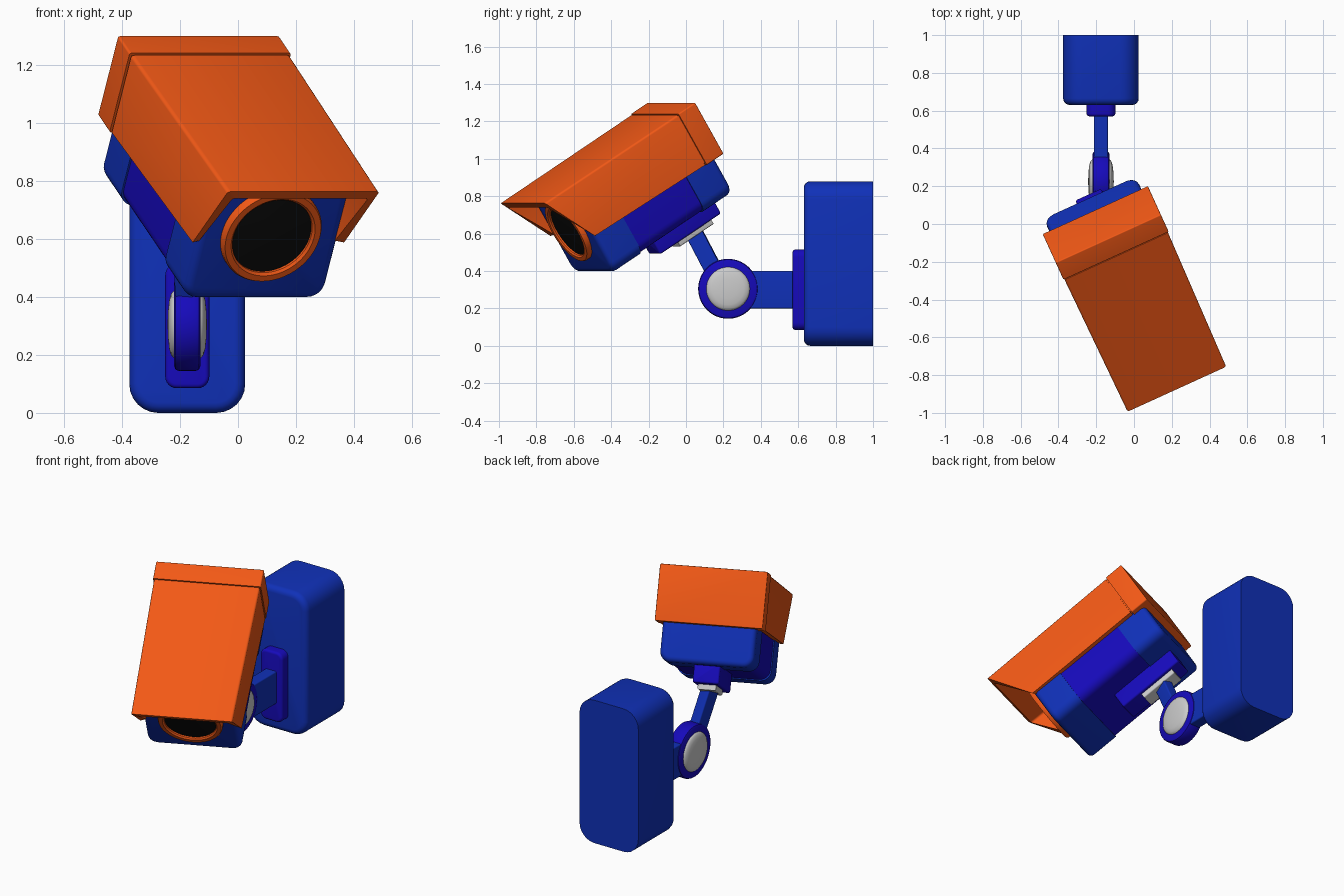
import bpy, bmesh, math
from mathutils import Matrix, Vector

if "Cube" in bpy.data.objects:
    bpy.data.objects.remove(bpy.data.objects["Cube"])

def material(name, col):
    m = bpy.data.materials.new(name)
    m.diffuse_color = (*col, 1)
    m.use_nodes = True
    m.node_tree.nodes["Principled BSDF"].inputs["Base Color"].default_value = m.diffuse_color
    return m

ORANGE = material("orange", (0.90, 0.10, 0.008))
BLUE = material("blue", (0.005, 0.03, 0.48))
INDIGO = material("indigo", (0.008, 0.003, 0.50))
BLACK = material("black", (0.004, 0.004, 0.004))

# camera head frame: pitched down, turned sideways
HEAD = (Matrix.Rotation(math.radians(24.5), 4, 'Z') @ Matrix.Rotation(math.radians(31.5), 4, 'X')
        @ Matrix.Translation((-0.156, 0, 0)))
WALL = Matrix.Translation((-0.175, 0, 0))

def finish(name, bm, mat, matrix):
    bmesh.ops.recalc_face_normals(bm, faces=bm.faces)
    me = bpy.data.meshes.new(name)
    bm.to_mesh(me)
    bm.free()
    me.transform(matrix)
    ob = bpy.data.objects.new(name, me)
    bpy.context.collection.objects.link(ob)
    if mat:
        me.materials.append(mat)
    bpy.context.view_layer.objects.active = ob
    ob.select_set(True)
    bpy.ops.object.shade_smooth_by_angle(angle=math.radians(35))
    ob.select_set(False)
    return ob

def prism(name, hx, z, y, r, mat, matrix, front=0, back=0):
    """Rounded rectangle in XZ extruded along Y, with optional rounded end rims."""
    bm = bmesh.new()
    pts = []
    n = 6 if r else 0
    for i, (sx, sz) in enumerate(((1, 1), (-1, 1), (-1, -1), (1, -1))):
        cx, cz = sx * (hx - r), (z[1] - r if sz > 0 else z[0] + r)
        for k in range(n + 1):
            a = math.pi / 2 * (i + (k / n if n else 0))
            pts.append((cx + r * math.cos(a), cz + r * math.sin(a)))
    f = bm.faces.new([bm.verts.new((px, y[0], pz)) for px, pz in pts])
    ext = bmesh.ops.extrude_face_region(bm, geom=[f], use_keep_orig=True)
    for v in ext['geom']:
        if isinstance(v, bmesh.types.BMVert):
            v.co.y = y[1]
    bmesh.ops.recalc_face_normals(bm, faces=bm.faces)
    for yy, b in ((y[0], front), (y[1], back)):
        if b:
            rim = [e for e in bm.edges if all(abs(v.co.y - yy) < 1e-5 for v in e.verts)]
            bmesh.ops.bevel(bm, geom=rim, offset=b, segments=4, profile=0.5, affect='EDGES')
    return finish(name, bm, mat, matrix)

def lathe(name, profile, mat, matrix, steps=64):
    """Spin (radius, along) points around local Y."""
    bm = bmesh.new()
    vs = [bm.verts.new((r, y, 0)) for r, y in profile]
    es = [bm.edges.new(p) for p in zip(vs, vs[1:])]
    bmesh.ops.spin(bm, geom=vs + es, axis=(0, 1, 0), cent=(0, 0, 0), steps=steps, angle=math.tau)
    bmesh.ops.remove_doubles(bm, verts=bm.verts, dist=1e-5)
    return finish(name, bm, mat, matrix)

# wall mount
prism("wall_box", 0.20, (0, 0.88), (0.63, 1.0), 0.10, BLUE, WALL, front=0.035)
prism("arm_plate", 0.076, (0.085, 0.515), (0.57, 0.64), 0.04, INDIGO, WALL, front=0.015)
prism("wall_arm", 0.037, (0.20, 0.40), (0.27, 0.60), 0.008, BLUE, WALL)

# pivot joint, its axis along x
PIVOT = Matrix.Translation((-0.175, 0.225, 0.305)) @ Matrix.Rotation(math.radians(-90), 4, 'Z')
lathe("pivot_disc", [(0, -0.045), (0.145, -0.045), (0.156, -0.04), (0.16, -0.03),
                     (0.16, 0.03), (0.156, 0.04), (0.145, 0.045), (0, 0.045)], INDIGO, PIVOT)
dome = [(0.118, 0.04), (0.115, 0.048), (0.105, 0.056), (0.085, 0.062), (0.05, 0.066), (0, 0.068)]
lathe("pivot_caps", [(r, -y) for r, y in reversed(dome)] + dome, None, PIVOT)

# slanted strut from the pivot to the head
low, high = Vector((-0.175, 0.2, 0.305)), Vector((-0.192, 0.03, 0.63))
d = high - low
STRUT = Matrix.Translation(low) @ d.to_track_quat('Y', 'X').to_matrix().to_4x4()
if abs((STRUT.to_3x3() @ Vector((1, 0, 0))).x) > 0.7:
    wide, deep = 0.032, 0.046
else:
    wide, deep = 0.046, 0.032
prism("strut", wide, (-deep, deep), (0, d.length), 0.008, BLUE, STRUT)

# bracket under the head
prism("bracket_plate", 0.075, (0.475, 0.60), (0.16, 0.58), 0.012, INDIGO, HEAD, front=0.012, back=0.012)
prism("bracket_pad", 0.052, (0.445, 0.49), (0.29, 0.52), 0.008, None, HEAD)

# head body in three sections
prism("body_front", 0.268, (0.575, 1.07), (-0.195, 0.0), 0.06, BLUE, HEAD, front=0.03)
prism("body_middle", 0.262, (0.581, 1.06), (-0.02, 0.45), 0.06, INDIGO, HEAD)
prism("body_rear", 0.268, (0.575, 1.07), (0.43, 0.628), 0.06, BLUE, HEAD, back=0.03)

# lens
LENS = HEAD @ Matrix.Translation((0, 0, 0.847))
lathe("lens_ring", [(0.183, -0.17), (0.183, -0.215), (0.177, -0.225), (0.155, -0.225),
                    (0.147, -0.217), (0.147, -0.17)], ORANGE, LENS)
lathe("lens_glass", [(0.149, -0.19), (0.149, -0.208), (0.08, -0.213), (0, -0.215)], BLACK, LENS)

# sun hood: a shell open at the front and underneath
bm = bmesh.new()
side = [(-0.36, 1.116, 0.287), (-0.20, 0.812, 0.287), (0.545, 0.80, 0.301), (0.545, 1.113, 0.301)]
L, R = ([bm.verts.new((s * w, y, z)) for y, z, w in side] for s in (-1, 1))
bm.faces.new(L)
bm.faces.new(R[::-1])
for i in (2, 3):
    j = (i + 1) % 4
    bm.faces.new((L[j], L[i], R[i], R[j]))
bm.normal_update()
top = next(f for f in bm.faces if abs(f.normal.z) > 0.9)
long_edges = [e for e in top.edges if len(e.link_faces) == 2 and abs(e.verts[0].co.x - e.verts[1].co.x) < 0.1]
bmesh.ops.bevel(bm, geom=long_edges, offset=0.012, segments=3, profile=0.5, affect='EDGES')
bmesh.ops.recalc_face_normals(bm, faces=bm.faces)
bm.normal_update()
if max(bm.faces, key=lambda f: f.calc_center_median().z).normal.z < 0:
    bmesh.ops.reverse_faces(bm, faces=bm.faces)
# inner skin and rims
inner = {}
for v in bm.verts[:]:
    inner[v] = bm.verts.new((v.co.x - math.copysign(0.03, v.co.x), v.co.y + (0.012 if v.co.y < 0 else 0),
                             v.co.z - (0.035 if v.co.z > 0.95 else 0)))
rims = [e for e in bm.edges if e.is_boundary]
for f in bm.faces[:]:
    bm.faces.new([inner[v] for v in reversed(f.verts)])
for e in rims:
    a, b = e.verts
    bm.faces.new((a, b, inner[b], inner[a]))
finish("sun_hood", bm, ORANGE, HEAD)

# rear cap of the hood
prism("hood_rear_cap", 0.306, (0.795, 1.117), (0.552, 0.668), 0.008, ORANGE, HEAD, back=0.006)
prism("hood_seam", 0.296, (0.81, 1.107), (0.535, 0.56), 0, ORANGE, HEAD)
